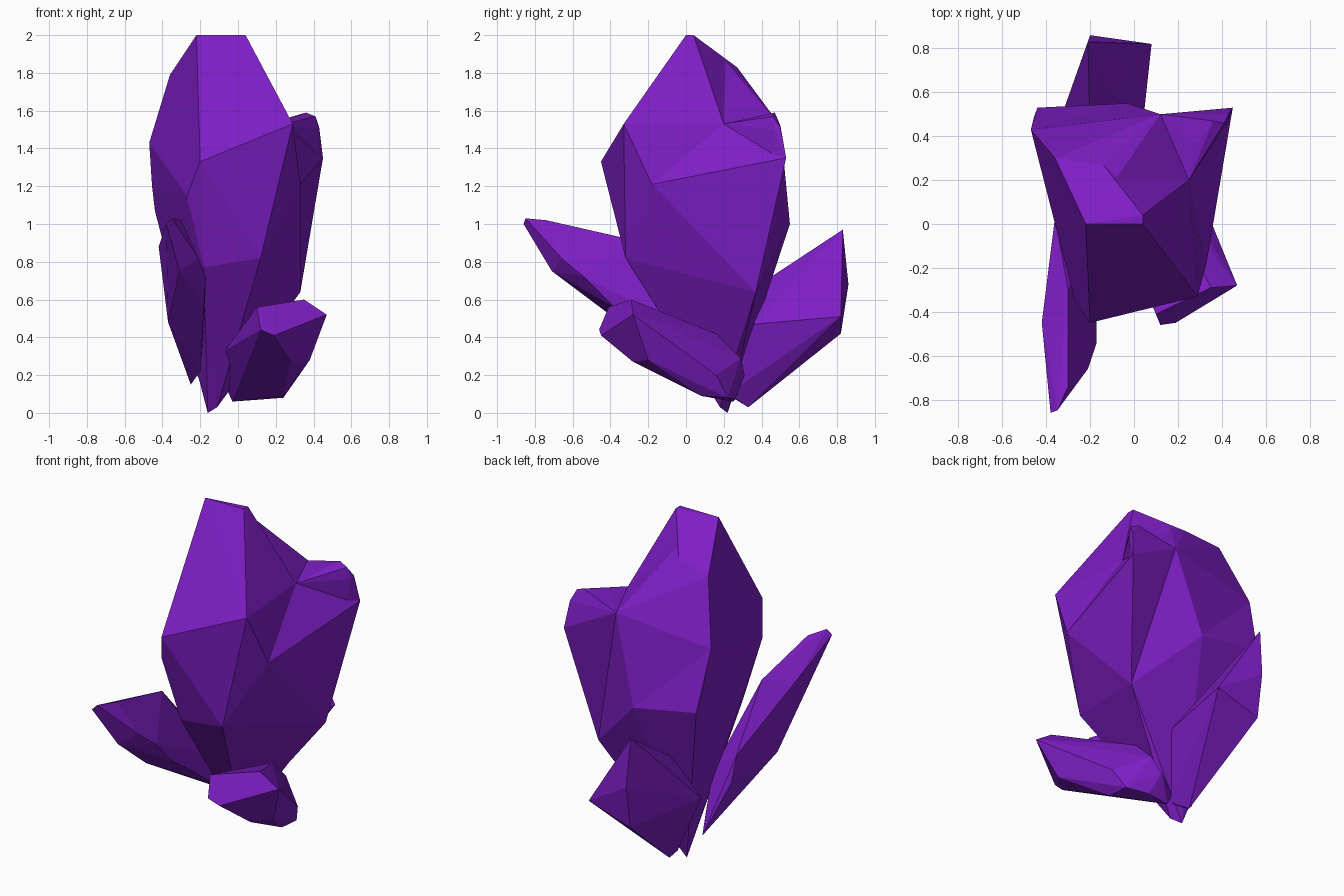
import bpy, bmesh

cube = bpy.data.objects.get("Cube")
if cube:
    bpy.data.objects.remove(cube, do_unlink=True)

PURPLE = (0.208, 0.013, 0.56, 1)
purple = bpy.data.materials.new("crystal_purple")
purple.use_nodes = True
purple.diffuse_color = PURPLE
purple.node_tree.nodes["Principled BSDF"].inputs["Base Color"].default_value = PURPLE


def crystal(name, corners):
    """Flat-faceted convex crystal spanned by its corner points."""
    bm = bmesh.new()
    for c in corners:
        bm.verts.new(c)
    hull = bmesh.ops.convex_hull(bm, input=bm.verts)
    spare = {g for key in ("geom_interior", "geom_unused") for g in hull[key]
             if isinstance(g, bmesh.types.BMVert)}
    bmesh.ops.delete(bm, geom=list(spare), context='VERTS')
    # merge facets that are nearly flat
    bmesh.ops.dissolve_limit(bm, angle_limit=0.03, verts=bm.verts, edges=bm.edges)
    bmesh.ops.recalc_face_normals(bm, faces=bm.faces)
    mesh = bpy.data.meshes.new(name)
    bm.to_mesh(mesh)
    bm.free()
    mesh.materials.append(purple)
    obj = bpy.data.objects.new(name, mesh)
    bpy.context.collection.objects.link(obj)
    return obj


# corners shared by the crystals that make up the tall body
notch = (.25, .2, 1.53)
waist = (.33, -.18, 1.21)
hip = (.33, .37, .64)
back_top = (.12, .5, 1.52)
back_mid = (-.03, .55, 1)
bulge = (.45, .53, 1.35)
body = [
    (-.08, .21, 1.86), (-.14, .27, 1.83), (-.36, .3, 1.79),
    (-.47, .43, 1.43), (-.16, .22, 0), notch, hip, back_mid]

# tall central crystal
crystal("main_crystal", body + [
    (-.22, 0, 2), (.04, 0, 2), (.04, .04, 2),
    (.29, -.33, 1.53), (-.2, -.45, 1.33), (-.27, -.35, 1.15), waist,
    (-.455, .49, 1.2), (-.44, .53, 1.07),
    (-.18, -.29, .77), (.12, -.32, .82), (.07, -.19, .63),
    (-.11, .18, .03)])

# back of the body, meeting the tip in a shallow valley
crystal("back_crystal", body + [back_top])

# crystal bulging from the back left of the body, and its small peak
crystal("side_crystal", [notch, waist, hip, back_top, bulge])
crystal("side_peak", [
    notch, back_top, bulge, hip, (.43, .5, 1.51), (.43, .47, 1.5),
    (.41, .46, 1.57), (.36, .47, 1.59), (.36, .42, 1.57), (.28, .36, 1.56)])

# long narrow shard leaning forward
crystal("front_right_shard", [
    (-.38, -.86, 1), (-.35, -.85, 1.03), (-.3, -.74, 1.02),
    (-.42, -.45, .88), (-.3, -.3, .92), (-.31, -.71, .75),
    (-.21, -.66, .82), (-.17, -.54, .72), (-.18, -.38, .56),
    (-.37, -.35, .48), (-.36, .03, .6), (-.355, .07, .45),
    (-.18, 0, .45), (-.2, .1, .22), (-.25, .2, .15)])

# stubby shard lying low at the front, with a six-sided end
crystal("front_left_shard", [
    (.47, -.28, .52), (.35, -.29, .6), (.1, -.41, .56),
    (.12, -.46, .44), (.19, -.45, .41), (.38, -.2, .28), (.28, -.28, .27),
    (.29, .16, .2), (.2, .17, .28), (.12, .29, .29),
    (.06, .31, .2), (.11, .26, .07), (.24, .22, .08),
    (.24, .08, .09), (.12, .16, .42),
    (-.03, .25, .06), (-.07, .24, .15), (-.07, 0, .33)])

# slanted slab rising at the back
crystal("back_shard", [
    (-.21, .83, .97), (-.2, .86, .68), (-.2, .82, .42), (.08, .82, .51),
    (-.37, .38, .48), (-.2, .42, .7), (.03, .36, .47),
    (-.12, .33, .03), (-.14, .28, .06), (-.07, .22, .1)])
